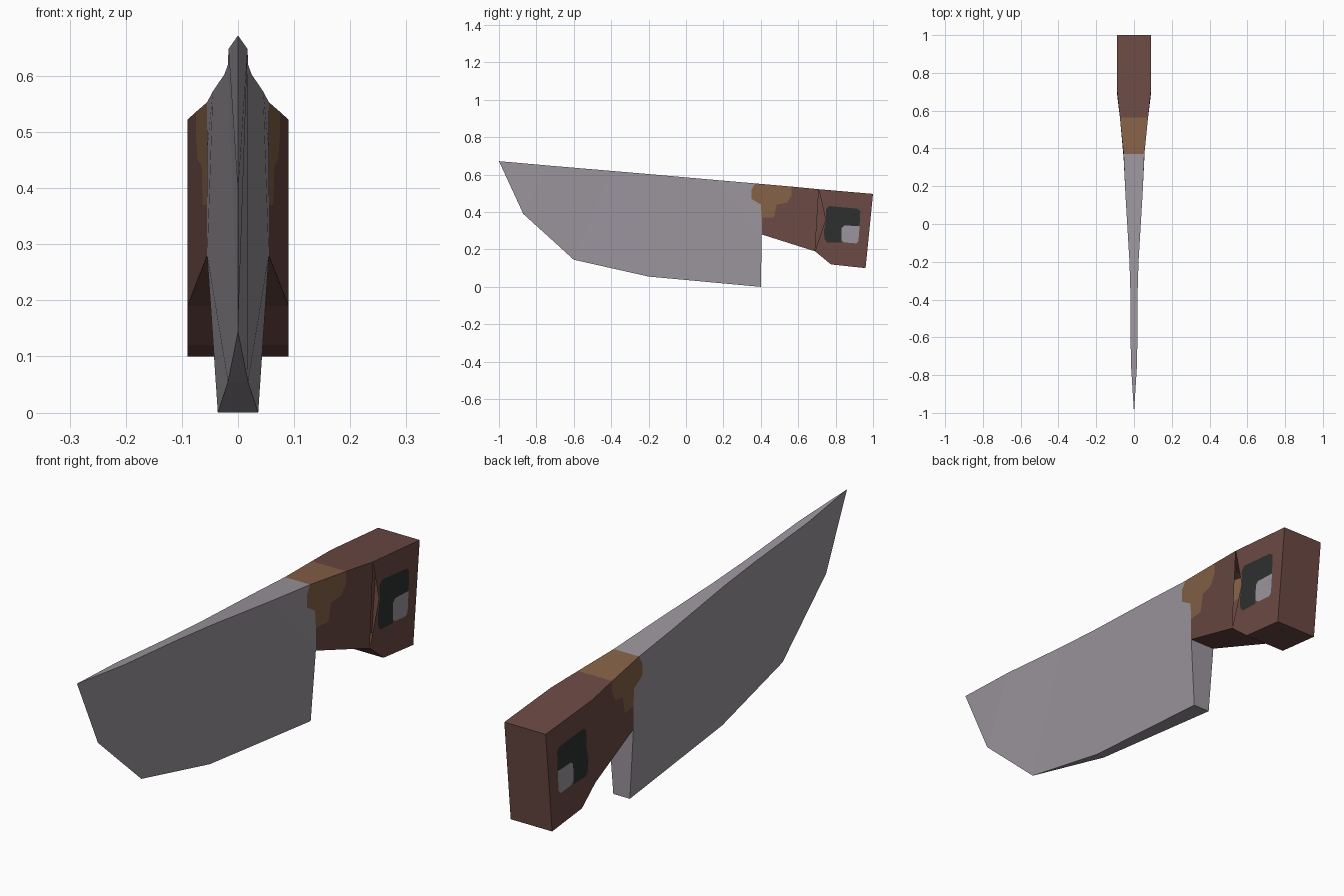
import bpy, bmesh

if "Cube" in bpy.data.objects:
    bpy.data.objects.remove(bpy.data.objects["Cube"])


def material(name, rgb):
    m = bpy.data.materials.new(name)
    m.diffuse_color = (*rgb, 1)
    m.use_nodes = True
    m.node_tree.nodes["Principled BSDF"].inputs["Base Color"].default_value = m.diffuse_color
    return m


STEEL = material("steel grey", (0.328, 0.301, 0.337))
WOOD = material("red brown wood", (0.147, 0.067, 0.056))
TAN = material("tan brown", (0.235, 0.122, 0.063))
BLACK = material("charcoal", (0.027, 0.030, 0.030))


def grip_width(y):
    return 0.055 + 0.035 * min(1, max(0, (y - 0.405) / 0.285))


def grip(points):
    """Add the half width of the handle to (y, z) points."""
    return [(y, z, grip_width(y)) for y, z in points]


def part(name, mat, sides, rim=(), left_only=()):
    """Mirror counter-clockwise (y, z, half width) faces and bridge the rim."""
    bm = bmesh.new()
    verts = {}

    def face(points):
        vs = []
        for p in points:
            key = tuple(round(c, 4) + 0.0 for c in p)
            if key not in verts:
                verts[key] = bm.verts.new(key)
            if verts[key] not in vs:
                vs.append(verts[key])
        if len(vs) > 2:
            bm.faces.new(vs)

    for poly in sides:
        face([(w, y, z) for y, z, w in poly])
    for poly in list(sides) + list(left_only):
        face([(-w, y, z) for y, z, w in reversed(poly)])
    for (y0, z0, w0), (y1, z1, w1) in zip(rim, rim[1:]):
        face([(w1, y1, z1), (w0, y0, z0), (-w0, y0, z0), (-w1, y1, z1)])
    me = bpy.data.meshes.new(name)
    bm.to_mesh(me)
    bm.free()
    me.materials.append(mat)
    ob = bpy.data.objects.new(name, me)
    bpy.context.collection.objects.link(ob)


# Blade: spine and cutting edge stations, heel, and the ragged collar seam
tip = (-1, 0.672, 0)
spine = [(-0.73, 0.648, 0.017), (-0.4, 0.62, 0.018), (-0.2, 0.603, 0.024),
         (0.15, 0.572, 0.045), (0.37, 0.553, 0.055)]
edge = [(-0.87, 0.39, 0), (-0.6, 0.145, 0), (-0.2, 0.055, 0.018),
        (0.4, 0.0, 0.036)]
heel_top = (0.405, 0.28, 0.055)
seam = grip([(0.35, 0.52), (0.35, 0.47), (0.40, 0.44), (0.405, 0.37)])
faces = [[tip, edge[0], spine[0]]]
faces += [[spine[i], edge[i], edge[i + 1], spine[i + 1]] for i in range(2)]
faces.append([spine[2], edge[2], edge[3], heel_top, spine[3]])
faces.append([spine[3], heel_top] + seam[::-1] + [spine[4]])
part("blade", STEEL, faces, spine[::-1] + [tip] + edge + [heel_top])

# Collar: worn patch between blade and handle
collar_back = grip([(0.47, 0.37), (0.485, 0.44), (0.54, 0.45), (0.565, 0.49)])
collar_top = (0.565, 0.536, grip_width(0.565))
part("collar", TAN, [[collar_top, spine[4]] + seam + collar_back],
     [collar_top, spine[4]])

# Handle: tapered grip and block end, with an open notch on the right side
low, high, notch = grip([(0.69, 0.19), (0.71, 0.522), (0.746, 0.36)])
end = grip([(0.775, 0.12), (0.96, 0.10), (1, 0.497)])
grip_face = [heel_top, low, high, collar_top] + collar_back[::-1] + [seam[-1]]
end_face = [low] + end + [high, notch]
part("handle", WOOD, [grip_face, end_face],
     [heel_top, low] + end + [high, collar_top], [[low, notch, high]])


# Painted marks on both sides of the handle end
def plate(name, mat, points):
    part(name, mat, [[(y, z, 0.092) for y, z in points]])


plate("dark_mark", BLACK, [
    (0.755, 0.238), (0.83, 0.236), (0.832, 0.315), (0.845, 0.328),
    (0.928, 0.325), (0.932, 0.405), (0.915, 0.418), (0.765, 0.432),
    (0.748, 0.415), (0.75, 0.36), (0.738, 0.30), (0.74, 0.255)])
plate("light_mark", STEEL, [
    (0.83, 0.25), (0.845, 0.238), (0.91, 0.232), (0.922, 0.245),
    (0.928, 0.325), (0.845, 0.328), (0.832, 0.315)])
